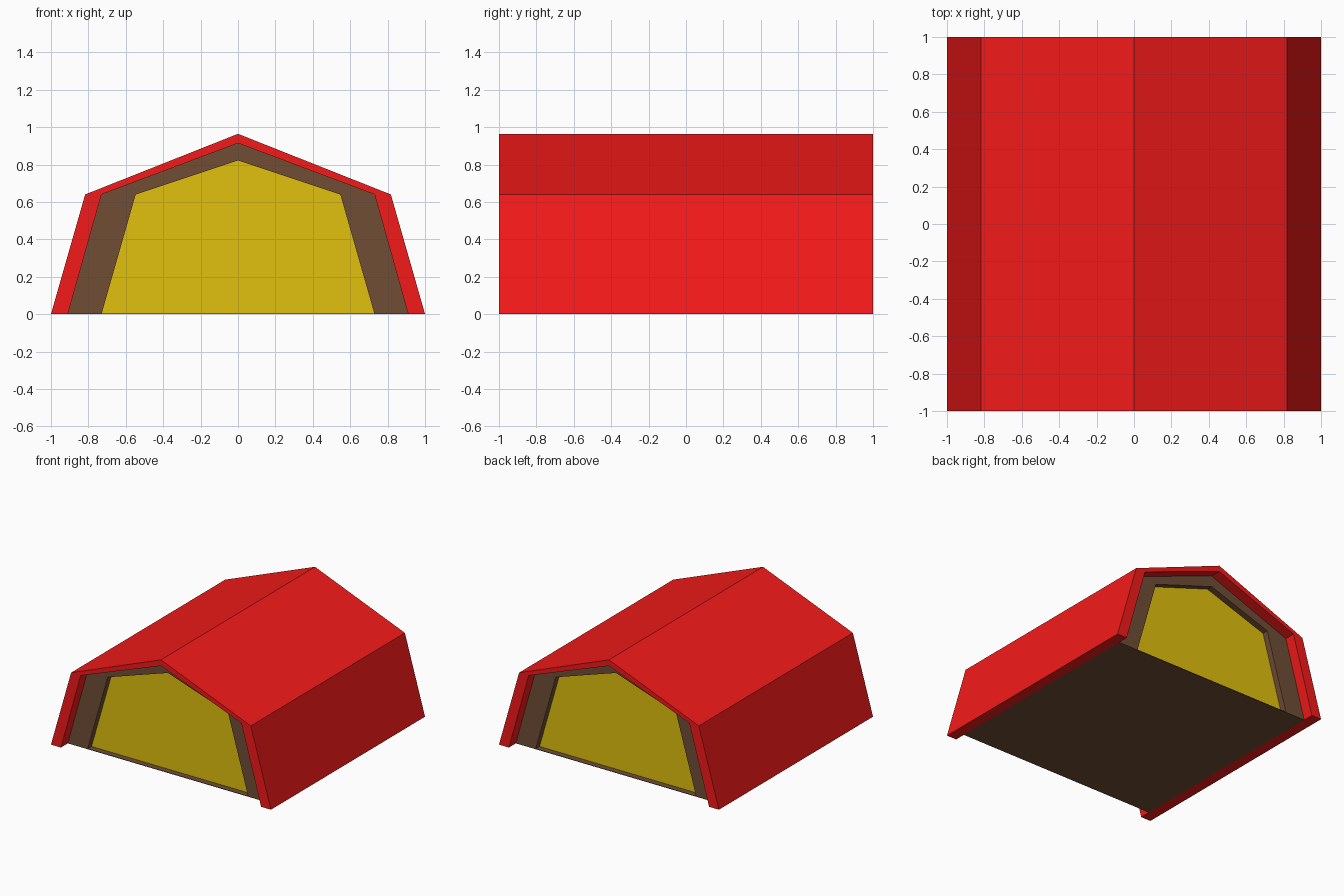
import bpy

if "Cube" in bpy.data.objects:
    bpy.data.objects.remove(bpy.data.objects["Cube"])


def material(name, rgb):
    m = bpy.data.materials.new(name)
    m.diffuse_color = (*rgb, 1)
    m.use_nodes = True
    m.node_tree.nodes["Principled BSDF"].inputs["Base Color"].default_value = m.diffuse_color
    return m


red = material("red", (0.9, 0.01, 0.01))
brown = material("brown", (0.16, 0.075, 0.035))
yellow = material("yellow", (0.75, 0.53, 0.004))


def gable(foot, eave, ridge, eave_z=0.64, base=0.0):
    """Five-point barn outline in x, z, left foot to right foot."""
    return [(-foot, base), (-eave, eave_z), (0, ridge), (eave, eave_z), (foot, base)]


def make(name, verts, faces, mat):
    me = bpy.data.meshes.new(name)
    me.from_pydata(verts, [], faces)
    me.materials.append(mat)
    ob = bpy.data.objects.new(name, me)
    bpy.context.collection.objects.link(ob)
    return ob


def extrude(name, cells, points, y0, y1, outline, mat):
    """Extrude an x, z outline along y; cells are its end-cap faces."""
    n = len(points)
    verts = [(x, y, z) for y in (y0, y1) for x, z in points]
    faces = [list(c) for c in cells]
    faces += [[i + n for i in reversed(c)] for c in cells]
    for i, a in enumerate(outline):
        b = outline[(i + 1) % len(outline)]
        faces.append([b, a, a + n, b + n])
    return make(name, verts, faces, mat)


def arch(name, outer, inner, half, mat):
    cells = [(i, 5 + i, 6 + i, i + 1) for i in range(4)]
    outline = [0, 5, 6, 7, 8, 9, 4, 3, 2, 1]
    return extrude(name, cells, outer + inner, -half, half, outline, mat)


shell = gable(1.0, 0.817, 0.964)
frame = gable(0.91, 0.73, 0.914)
opening = gable(0.73, 0.547, 0.822)

# Outer roof shell and recessed frame
arch("roof_shell", shell, frame, 1.0, red)
arch("wall_frame", frame, opening, 0.91, brown)

# Thin floor between the frame feet
floor = [(-0.73, 0), (-0.73, 0.004), (0.73, 0.004), (0.73, 0)]
extrude("floor", [(3, 2, 1, 0)], floor, -0.91, 0.91, [3, 2, 1, 0], brown)

# Yellow end panels, front and back
panel = gable(0.73, 0.547, 0.822, base=0.002)
for name, y in (("front_panel", -0.85), ("back_panel", 0.85)):
    extrude(name, [(4, 3, 2, 1, 0)], panel, y - 0.01, y + 0.01, [4, 3, 2, 1, 0], yellow)

# Consistent outward normals
import bmesh
for ob in bpy.context.collection.objects:
    bm = bmesh.new()
    bm.from_mesh(ob.data)
    bmesh.ops.recalc_face_normals(bm, faces=bm.faces)
    bm.to_mesh(ob.data)
    bm.free()
